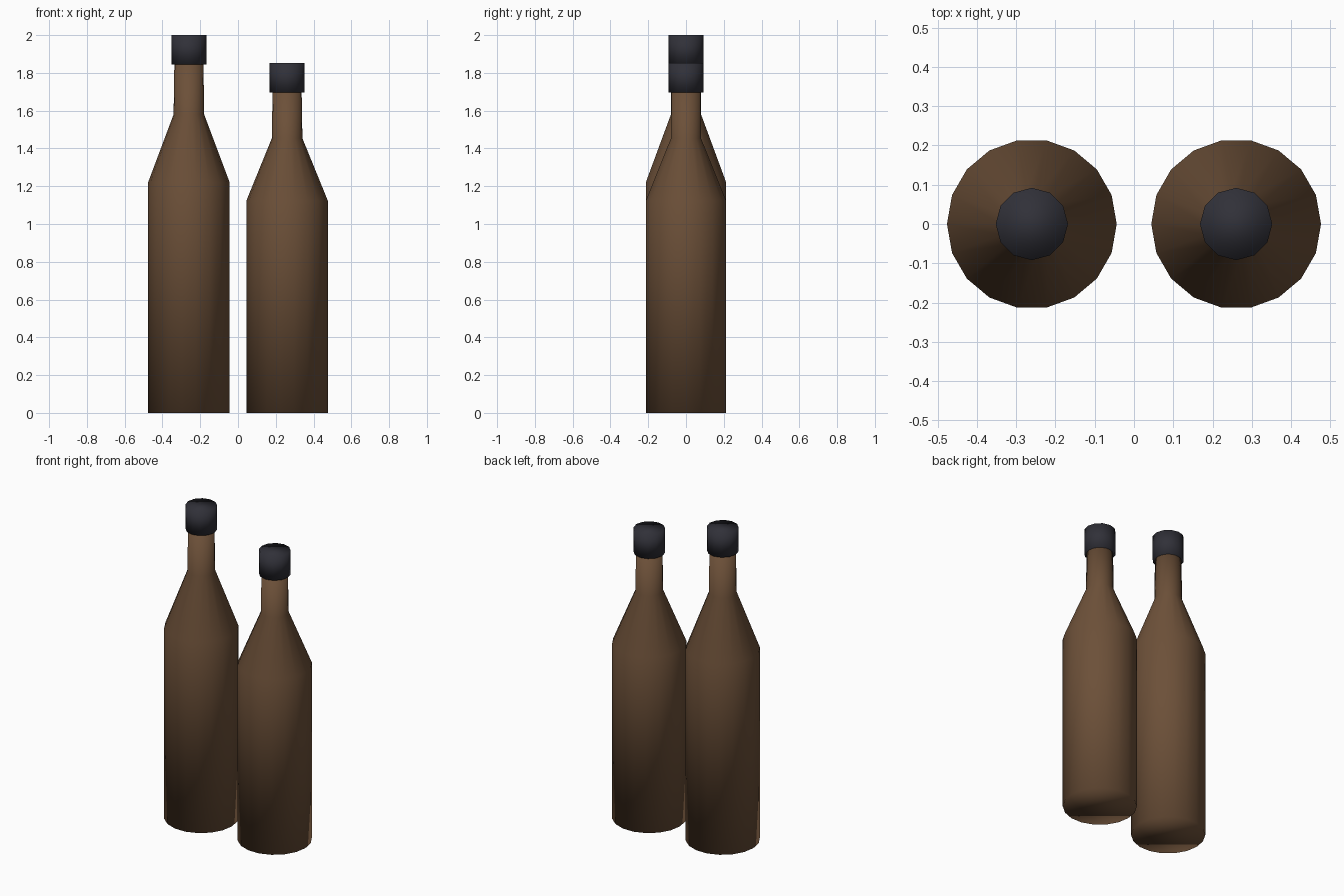
import bpy
import bmesh
from math import cos, sin, tau

cube = bpy.data.objects.get("Cube")
if cube:
    bpy.data.objects.remove(cube, do_unlink=True)


def make_material(name, rgb):
    mat = bpy.data.materials.new(name)
    mat.use_nodes = True
    mat.diffuse_color = (*rgb, 1)
    bsdf = next(n for n in mat.node_tree.nodes if n.type == "BSDF_PRINCIPLED")
    bsdf.inputs["Base Color"].default_value = (*rgb, 1)
    return mat


def lathe(name, profile, sides, x, mat):
    """Closed smooth solid turned from (radius, height) points, bottom to top."""
    bm = bmesh.new()
    rings = [[bm.verts.new((r * cos(tau * i / sides), r * sin(tau * i / sides), z))
              for i in range(sides)] for r, z in profile]
    for low, high in zip(rings, rings[1:]):
        for i in range(sides):
            j = (i + 1) % sides
            bm.faces.new((low[i], low[j], high[j], high[i]))
    bm.faces.new(rings[0][::-1])
    bm.faces.new(rings[-1])
    for face in bm.faces:
        face.smooth = True
    mesh = bpy.data.meshes.new(name)
    bm.to_mesh(mesh)
    bm.free()
    mesh.materials.append(mat)
    obj = bpy.data.objects.new(name, mesh)
    obj.location.x = x
    bpy.context.collection.objects.link(obj)
    return obj


glass = make_material("brown glass", (0.15, 0.08, 0.04))
cap_black = make_material("cap black", (0.03, 0.03, 0.04))

# Body, shoulder and neck share one profile; the shorter bottle scales its height
BODY = [(0.216, 0), (0.216, 1.22), (0.081, 1.58), (0.077, 1.85)]
CAP_RADIUS, CAP_HEIGHT = 0.092, 0.155

for label, x, scale in (("tall", -0.26, 1.0), ("short", 0.26, 0.92)):
    profile = [(r, z * scale) for r, z in BODY]
    lathe(label + "_bottle", profile, 18, x, glass)
    base = 1.845 * scale
    lathe(label + "_bottle_cap",
          [(CAP_RADIUS, base), (CAP_RADIUS, base + CAP_HEIGHT)], 12, x, cap_black)
